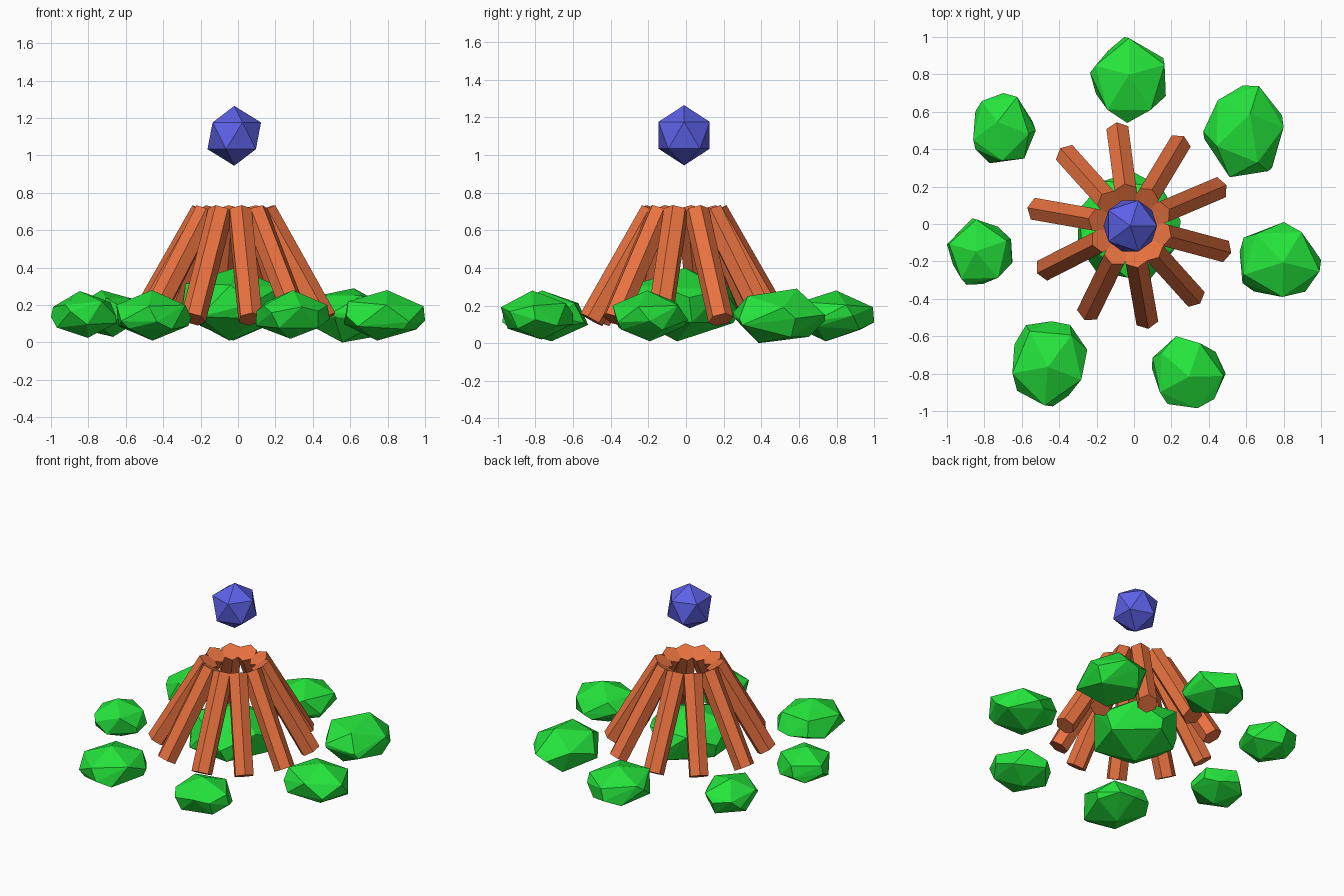
import bpy, bmesh, math, random
from mathutils import Matrix, Vector

if "Cube" in bpy.data.objects:
    bpy.data.objects.remove(bpy.data.objects["Cube"])

random.seed(4)
CX, CY = -0.02, -0.01          # centre of the fire


def material(name, rgb):
    m = bpy.data.materials.new(name)
    m.diffuse_color = (*rgb, 1)
    m.use_nodes = True
    m.node_tree.nodes["Principled BSDF"].inputs["Base Color"].default_value = m.diffuse_color
    return m


GREEN = material("stone_green", (0.018, 0.78, 0.045))
ORANGE = material("log_orange", (0.80, 0.165, 0.05))
BLUE = material("ember_blue", (0.11, 0.12, 0.80))


def finish(bm, name, mat):
    mesh = bpy.data.meshes.new(name)
    bm.to_mesh(mesh)
    bm.free()
    mesh.materials.append(mat)
    ob = bpy.data.objects.new(name, mesh)
    bpy.context.collection.objects.link(ob)
    return ob


def stone(name, lo, hi, spin, tilt):
    """Blunt icosahedron with a few extra corners on its flanks, fitted into the box lo..hi."""
    bm = bmesh.new()
    bmesh.ops.create_icosphere(bm, subdivisions=1, radius=1)
    rot = Matrix.Rotation(math.radians(spin), 3, 'Z') @ Matrix.Rotation(math.radians(tilt), 3, 'Y')
    pts = [rot @ v.co * random.uniform(0.96, 1.04) for v in bm.verts]
    bm.free()
    for k in range(5):
        a = math.radians(spin + 72 * k + random.uniform(0, 40))
        pts.append(Vector((math.cos(a), math.sin(a), random.uniform(-0.3, 0.2))) * 0.98)
    bm = bmesh.new()
    for p in pts:
        bm.verts.new([lo[i] + (p[i] - min(q[i] for q in pts)) * (hi[i] - lo[i])
                      / (max(q[i] for q in pts) - min(q[i] for q in pts)) for i in range(3)])
    bmesh.ops.convex_hull(bm, input=bm.verts)
    bmesh.ops.delete(bm, geom=[v for v in bm.verts if not v.link_faces], context='VERTS')
    bmesh.ops.recalc_face_normals(bm, faces=bm.faces)
    finish(bm, name, GREEN)


# ring of stones: x range, y range, z range, spin, tilt
RING = [
    (-0.235, 0.17, 0.54, 1.00, 0.01, 0.28, 90, 7),
    (0.37, 0.80, 0.25, 0.74, 0.00, 0.29, 70, 24),
    (0.565, 1.00, -0.39, 0.01, 0.01, 0.28, -15, 7),
    (0.095, 0.49, -0.985, -0.60, 0.02, 0.28, -75, 7),
    (-0.65, -0.25, -0.975, -0.52, 0.01, 0.28, -95, 6),
    (-1.00, -0.65, -0.325, 0.03, 0.025, 0.275, 165, 7),
    (-0.86, -0.525, 0.325, 0.70, 0.03, 0.28, 130, 16),
]
for i, (x0, x1, y0, y1, z0, z1, spin, tilt) in enumerate(RING):
    stone(f"ring_stone_{i + 1}", (x0, y0, z0), (x1, y1, z1), spin, tilt)

# large stone under the logs
stone("centre_stone", (-0.30, -0.31, 0.01), (0.25, 0.28, 0.40), 50, 5)

# leaning six-sided logs, a ridge facing outward
for i, deg in enumerate((23, 59, 97.5, 132, 170, -153, -116, -80, -48, -15)):
    a = math.radians(deg)
    out = Vector((math.cos(a), math.sin(a), 0))
    foot = Vector((CX, CY, 0.125)) + out * 0.50
    top = Vector((CX, CY, 0.70)) + out * 0.168
    axis = (top - foot).normalized()
    side = Vector((0, 0, 1)).cross(out)
    ridge = side.cross(axis)
    bm = bmesh.new()
    rings = []
    for end in (foot, top):
        rings.append([bm.verts.new(end + 0.068 * (ridge * math.cos(k * math.pi / 3)
                                                  + side * math.sin(k * math.pi / 3)))
                      for k in range(6)])
    bm.faces.new(rings[0])
    bm.faces.new(rings[1])
    for k in range(6):
        n = (k + 1) % 6
        bm.faces.new((rings[0][k], rings[0][n], rings[1][n], rings[1][k]))
    bmesh.ops.recalc_face_normals(bm, faces=bm.faces)
    finish(bm, f"log_{i + 1}", ORANGE)

# floating ember
bm = bmesh.new()
bmesh.ops.create_icosphere(bm, subdivisions=1, radius=0.16,
                           matrix=Matrix.Translation((CX, CY, 1.105)))
finish(bm, "ember", BLUE)
